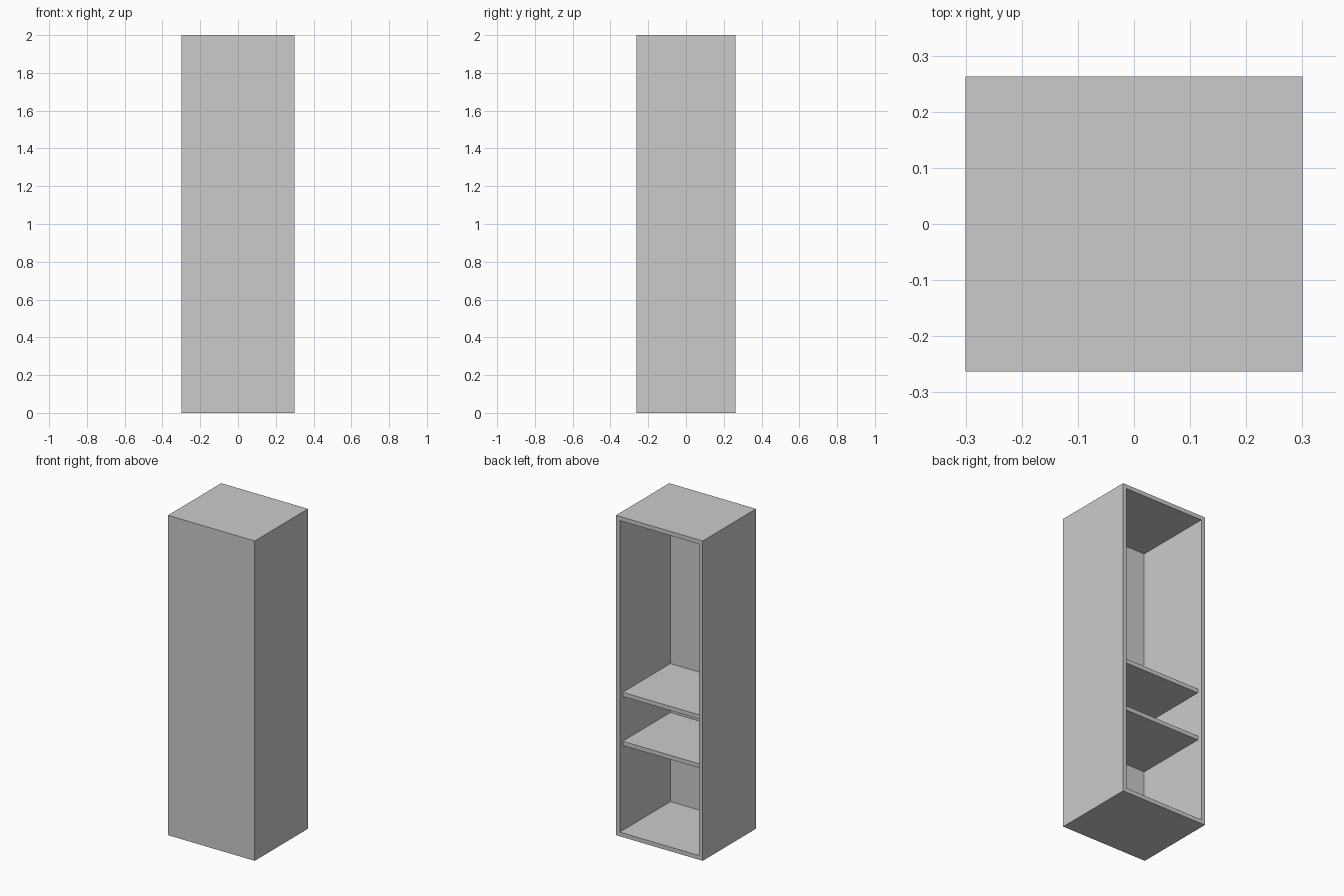
import bpy

if "Cube" in bpy.data.objects:
    bpy.data.objects.remove(bpy.data.objects["Cube"])

W, D, H = 0.60, 0.526, 2.0   # overall size
T = 0.026                    # panel thickness


def panel(name, x, y, z):
    """Box panel from (min, max) ranges on each axis."""
    bpy.ops.mesh.primitive_cube_add(size=1)
    ob = bpy.context.object
    ob.name = name
    for v in ob.data.vertices:
        v.co = [a[0] if c < 0 else a[1] for c, a in zip(v.co, (x, y, z))]
    return ob


hw, hd = W / 2, D / 2
inner_x = (-hw + T, hw - T)

# Full-height sides
panel("left_side", (-hw, -hw + T), (-hd, hd), (0, H))
panel("right_side", (hw - T, hw), (-hd, hd), (0, H))

# Top and bottom between the sides
panel("bottom_panel", inner_x, (-hd, hd), (0, T))
panel("top_panel", inner_x, (-hd, hd), (H - T, H))

# Closed front, flush with the carcass
panel("front_panel", inner_x, (-hd, -hd + T), (T, H - T))

# Shelves, set in slightly from the open back
for name, top in (("lower_shelf", 0.583), ("upper_shelf", 0.889)):
    panel(name, inner_x, (-hd + T, hd - 0.03), (top - T, top))
